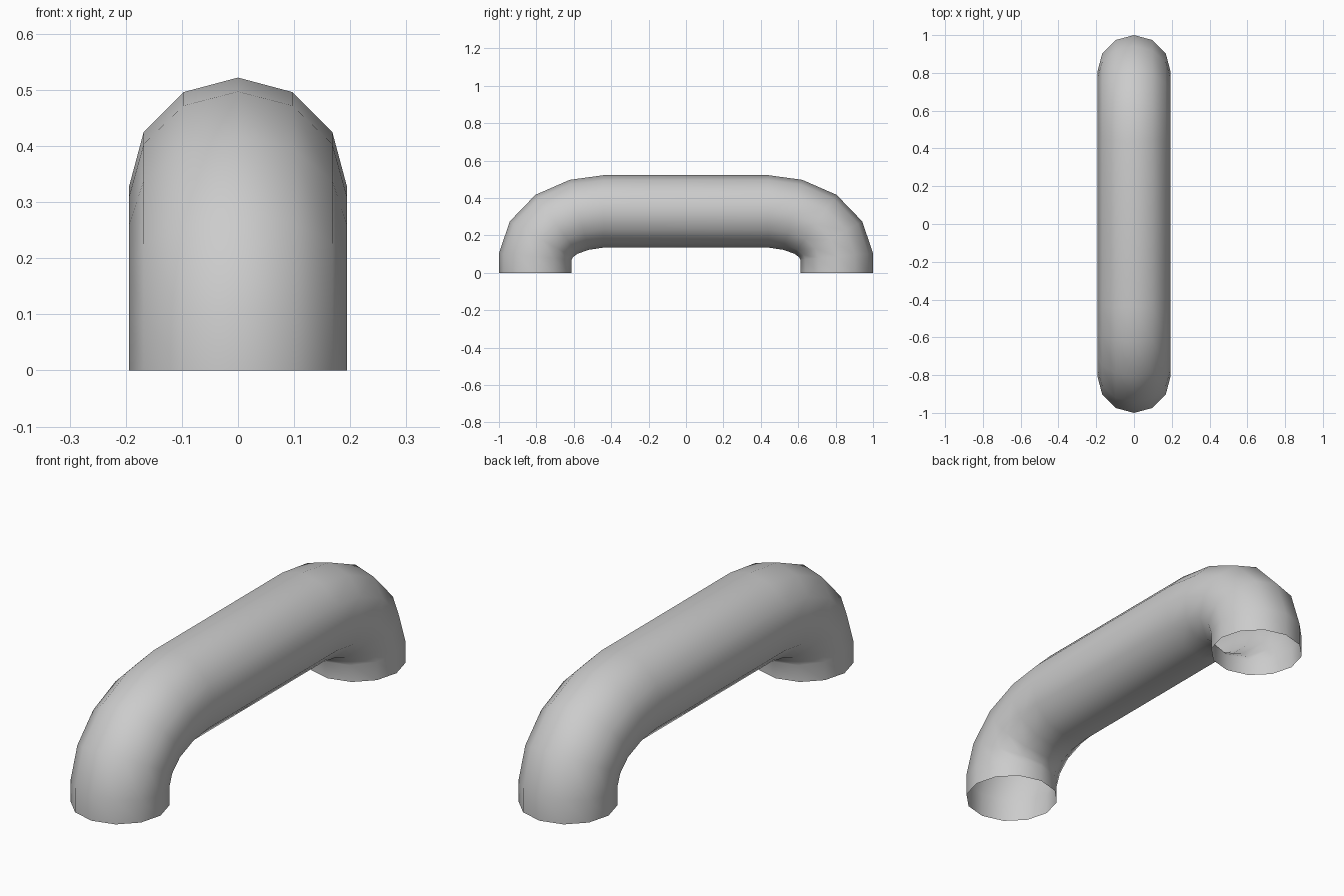
import bpy, bmesh, math
from mathutils import Vector

default = bpy.data.objects.get("Cube")
if default:
    bpy.data.objects.remove(default, do_unlink=True)

SIDES = 12
RADIUS = 0.194

# Half of the bend: (outer y, outer z, inner y, inner z) for each ring, foot to top
half = [
    (1.0, 0.0, 0.612, 0.0),
    (1.0, 0.105, 0.612, 0.07),
    (0.942, 0.275, 0.605, 0.083),
    (0.805, 0.417, 0.58, 0.102),
    (0.622, 0.497, 0.52, 0.123),
    (0.44, 0.522, 0.44, 0.135),
]
mirrored = [(-oy, oz, -iy, iz) for oy, oz, iy, iz in reversed(half)]

# Light grey material
grey = bpy.data.materials.new("light grey")
grey.use_nodes = True
colour = (0.6, 0.6, 0.6, 1.0)
grey.diffuse_color = colour
grey.node_tree.nodes["Principled BSDF"].inputs["Base Color"].default_value = colour

# Bent tube with open feet
bm = bmesh.new()
rings = []
for oy, oz, iy, iz in half + mirrored:
    outer, inner = Vector((0, oy, oz)), Vector((0, iy, iz))
    centre, arm = (outer + inner) / 2, (outer - inner) / 2
    ring = []
    for i in range(SIDES):
        a = math.tau * i / SIDES
        ring.append(bm.verts.new(centre + arm * math.cos(a)
                                 + Vector((RADIUS * math.sin(a), 0, 0))))
    rings.append(ring)

for r, s in zip(rings, rings[1:]):
    for i in range(SIDES):
        j = (i + 1) % SIDES
        bm.faces.new((r[i], r[j], s[j], s[i]))

# Make the faces point out of the tube
bm.normal_update()
top = max(bm.faces, key=lambda f: f.calc_center_median().z)
if top.normal.z < 0:
    bmesh.ops.reverse_faces(bm, faces=bm.faces[:])
for f in bm.faces:
    f.smooth = True

mesh = bpy.data.meshes.new("bent_tube_handle")
bm.to_mesh(mesh)
bm.free()
mesh.materials.append(grey)
handle = bpy.data.objects.new("bent_tube_handle", mesh)
bpy.context.collection.objects.link(handle)
